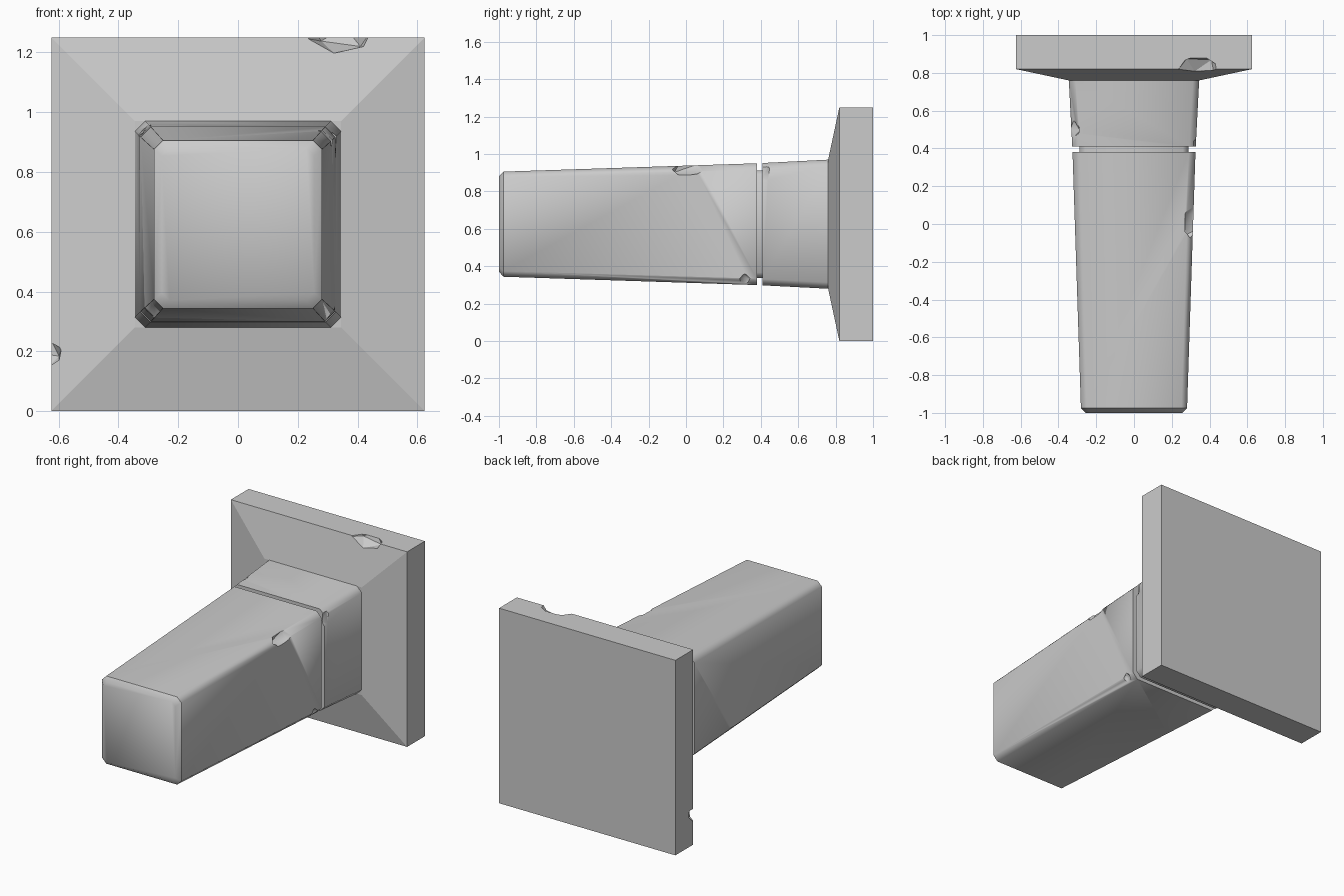
import bpy, bmesh, math
from mathutils import Vector, Euler

if "Cube" in bpy.data.objects:
    bpy.data.objects.remove(bpy.data.objects["Cube"])

CZ = 0.625  # height of the shaft axis

stone = bpy.data.materials.new("grey stone")
stone.diffuse_color = (0.6, 0.6, 0.6, 1)
stone.use_nodes = True
stone.node_tree.nodes["Principled BSDF"].inputs["Base Color"].default_value = stone.diffuse_color


def ring(y, half, cut):
    """Square outline at depth y, with corners cut off when cut > 0."""
    if cut == 0:
        pts = [(-half, -half), (half, -half), (half, half), (-half, half)]
    else:
        k = half - cut
        pts = [(-k, -half), (k, -half), (half, -k), (half, k),
               (k, half), (-k, half), (-half, k), (-half, -k)]
    return [Vector((x, y, z + CZ)) for x, z in pts]


def loft(name, sections):
    """Closed solid through a row of square outlines."""
    bm = bmesh.new()
    rows = [[bm.verts.new(p) for p in ring(*s)] for s in sections]
    n = len(rows[0])
    for a, b in zip(rows, rows[1:]):
        for i in range(n):
            j = (i + 1) % n
            bm.faces.new((a[i], a[j], b[j], b[i]))
    bm.faces.new(rows[0])
    bm.faces.new(rows[-1][::-1])
    bmesh.ops.recalc_face_normals(bm, faces=bm.faces)
    me = bpy.data.meshes.new(name)
    bm.to_mesh(me)
    bm.free()
    me.materials.append(stone)
    ob = bpy.data.objects.new(name, me)
    bpy.context.collection.objects.link(ob)
    return ob


def chip(ob, centre, size, turn=(0, 0, 0)):
    """Break a faceted flake out of an edge."""
    bpy.ops.mesh.primitive_ico_sphere_add(
        subdivisions=1, radius=1, location=centre,
        rotation=Euler([math.radians(a) for a in turn]))
    cutter = bpy.context.object
    cutter.scale = size
    cutter.data.materials.append(stone)
    mod = ob.modifiers.new("chip", 'BOOLEAN')
    mod.object = cutter
    mod.operation = 'DIFFERENCE'
    mod.solver = 'EXACT'
    bpy.context.view_layer.objects.active = ob
    bpy.ops.object.modifier_apply(modifier=mod.name)
    bpy.data.objects.remove(cutter)


def shade(ob, angle, sharp_y=None):
    """Smooth shading, with hard edges by angle and around one outline."""
    if sharp_y is not None:
        for e in ob.data.edges:
            e.use_edge_sharp = all(
                abs(ob.data.vertices[v].co.y - sharp_y) < 0.001 for v in e.vertices)
    bpy.ops.object.select_all(action='DESELECT')
    ob.select_set(True)
    bpy.context.view_layer.objects.active = ob
    bpy.ops.object.shade_smooth_by_angle(angle=math.radians(angle), keep_sharp_edges=True)


# square wall plate with a sloped front
plate = loft("wall_plate", [(0.76, 0.345, 0), (0.82, 0.625, 0), (1.0, 0.625, 0)])
chip(plate, (0.33, 0.81, 1.262), (0.13, 0.085, 0.065), (0, 8, 10))
chip(plate, (-0.635, 0.81, 0.19), (0.05, 0.07, 0.045), (20, 0, 0))

# collar between plate and groove
collar = loft("collar", [(0.41, 0.327, 0.034), (0.77, 0.3455, 0.034)])
chip(collar, (0.34, 0.41, 0.90), (0.035, 0.045, 0.08), (-15, 0, 0))
chip(collar, (-0.335, 0.50, 0.955), (0.055, 0.055, 0.04), (0, 0, 30))

# recessed core visible in the groove
core = loft("groove_core", [(0.36, 0.288, 0.03), (0.43, 0.288, 0.03)])

# long tapered shaft with a bevelled end
shaft = loft("shaft", [(-1.0, 0.255, 0.026), (-0.975, 0.281, 0.03), (0.38, 0.3255, 0.034)])
chip(shaft, (0.325, 0.04, 0.935), (0.06, 0.14, 0.05), (12, 30, -12))
chip(shaft, (0.33, 0.315, 0.315), (0.04, 0.035, 0.05), (0, 0, 15))
chip(shaft, (-0.325, -0.02, 0.305), (0.055, 0.10, 0.05), (10, 30, 10))

shade(plate, 10)
shade(collar, 46)
shade(core, 46)
shade(shaft, 46, -0.975)
